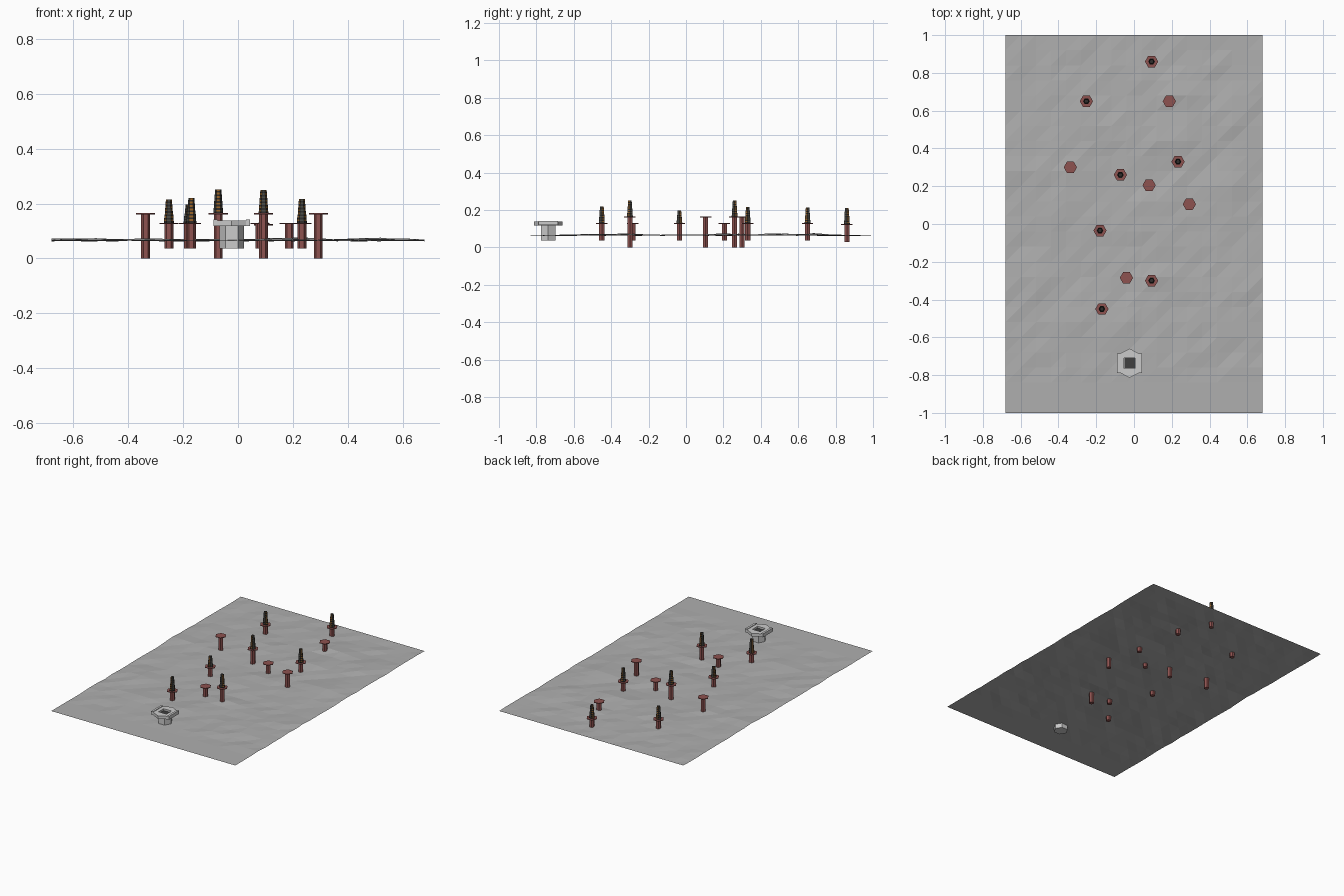
import bpy, bmesh, math, random

if "Cube" in bpy.data.objects:
    bpy.data.objects.remove(bpy.data.objects["Cube"])
random.seed(4)


def material(name, col):
    m = bpy.data.materials.new(name)
    m.diffuse_color = (*col, 1)
    m.use_nodes = True
    m.node_tree.nodes["Principled BSDF"].inputs["Base Color"].default_value = m.diffuse_color
    return m


GROUND = material("ground_grey", (0.43, 0.43, 0.43))
RED = material("red_stone", (0.27, 0.085, 0.08))
DARK = material("dark_iron", (0.03, 0.027, 0.025))
ORANGE = material("orange_panel", (0.33, 0.13, 0.02))
SLATE = material("slate_panel", (0.07, 0.075, 0.065))
PIT = material("pit_dark", (0.05, 0.05, 0.05))


def finish(bm, name, mats=()):
    bmesh.ops.recalc_face_normals(bm, faces=bm.faces)
    me = bpy.data.meshes.new(name)
    bm.to_mesh(me)
    bm.free()
    ob = bpy.data.objects.new(name, me)
    bpy.context.collection.objects.link(ob)
    for m in mats:
        me.materials.append(m)
    return ob


def lathe(bm, x, y, profile, mat=lambda ring, side: 0, sides=6):
    """Closed six-sided solid from (radius, z) rings."""
    rings = [[bm.verts.new((x + r * math.cos(k * math.tau / sides),
                            y + r * math.sin(k * math.tau / sides), z))
              for k in range(sides)] for r, z in profile]
    for i, (a, b) in enumerate(zip(rings, rings[1:])):
        for k in range(sides):
            n = (k + 1) % sides
            bm.faces.new((a[k], a[n], b[n], b[k])).material_index = mat(i, k)
    bm.faces.new(rings[0][::-1])
    bm.faces.new(rings[-1])


def prism(bm, pts, z0, z1):
    lo = [bm.verts.new((x, y, z0)) for x, y in pts]
    hi = [bm.verts.new((x, y, z1)) for x, y in pts]
    n = len(pts)
    for k in range(n):
        bm.faces.new((lo[k], lo[(k + 1) % n], hi[(k + 1) % n], hi[k]))
    bm.faces.new(lo[::-1])
    bm.faces.new(hi)


def rect(x0, x1, y0, y1):
    return [(x0, y0), (x1, y0), (x1, y1), (x0, y1)]


# Terrain: faceted sheet with low mounds, flat along the front strip
NX, NY = 17, 25
mounds = [(random.uniform(-0.6, 0.6), random.uniform(-0.65, 0.85), random.uniform(0.004, 0.011))
          for _ in range(26)] + [(-0.62, 0.3, 0.008), (0.3, 0.45, 0.01)]
bm = bmesh.new()
grid = []
for j in range(NY + 1):
    row = []
    for i in range(NX + 1):
        x, y = -0.68 + 1.36 * i / NX, -1 + 2 * j / NY
        h = max(a * math.exp(-((x - u) ** 2 + (y - v) ** 2) / 0.008) for u, v, a in mounds)
        h += random.uniform(-0.003, 0.003)
        if j < 3 or j == NY:
            h = 0
        row.append(bm.verts.new((x, y, 0.065 + h)))
    grid.append(row)
for j in range(NY):
    for i in range(NX):
        a, b = grid[j][i], grid[j][i + 1]
        c, d = grid[j + 1][i + 1], grid[j + 1][i]
        bm.faces.new((a, b, c))
        bm.faces.new((a, c, d))
terrain = finish(bm, "terrain", [GROUND])

# Towers: x, y, column base, platform top, spire tip (0 = no spire)
towers = [
    (0.093, 0.86, 0.03, 0.125, 0.21), (-0.252, 0.65, 0.037, 0.13, 0.214),
    (0.187, 0.65, 0.037, 0.13, 0), (-0.337, 0.30, 0.0, 0.165, 0),
    (-0.072, 0.26, 0.0, 0.165, 0.252), (0.08, 0.205, 0.037, 0.13, 0),
    (0.233, 0.33, 0.037, 0.13, 0.216), (0.293, 0.105, 0.0, 0.165, 0),
    (-0.18, -0.035, 0.037, 0.13, 0.197), (-0.04, -0.285, 0.037, 0.13, 0),
    (0.093, -0.30, 0.0, 0.165, 0.25), (-0.17, -0.45, 0.037, 0.13, 0.22)]
TIERS = 7
for n, (x, y, base, top, tip) in enumerate(towers, 1):
    # Column and hexagonal platform
    bm = bmesh.new()
    lathe(bm, x, y, [(0.016, base), (0.016, top - 0.005), (0.035, top - 0.004), (0.035, top)])
    finish(bm, f"platform_{n}", [RED])
    # Stepped spire: dark rings with alternating orange and slate panels between
    if tip:
        bm = bmesh.new()
        prof = []
        step = (tip - top) / TIERS
        for t in range(TIERS):
            r = 0.018 - 0.006 * t / (TIERS - 1)
            z = top + t * step
            prof += [(r, z), (r, z + 0.5 * step), (r - 0.001, z + 0.5 * step), (r - 0.001, z + step)]
        lathe(bm, x, y, prof, lambda i, k: (1 + (k + n // 2) % 2) if i % 4 == 2 else 0)
        finish(bm, f"spire_{n}", [DARK, ORANGE, SLATE])

# Gatehouse: hexagonal base column
CX, CY = -0.023, -0.737
bm = bmesh.new()
lathe(bm, CX, CY, [(0.045, 0.037), (0.045, 0.12)])
finish(bm, "gatehouse_column")

# Gatehouse deck: pointed hexagon with a square pit
bm = bmesh.new()
w, s, p = 0.053, 0.05, 0.077
prism(bm, [(CX + a, CY + b) for a, b in
           [(w, -s), (w, s), (0, p), (-w, s), (-w, -s), (0, -p)]], 0.118, 0.138)
deck = finish(bm, "gatehouse_deck")
bm = bmesh.new()
prism(bm, rect(CX - 0.029, CX + 0.029, CY - 0.027, CY + 0.027), 0.124, 0.2)
cutter = finish(bm, "pit_cutter")
cutter.hide_render = True
cutter.hide_viewport = True
mod = deck.modifiers.new("pit", 'BOOLEAN')
mod.object = cutter
mod.operation = 'DIFFERENCE'
mod.solver = 'EXACT'

# Dark pit floor
bm = bmesh.new()
prism(bm, rect(CX - 0.0285, CX + 0.0285, CY - 0.0265, CY + 0.0265), 0.123, 0.126)
finish(bm, "pit_floor", [PIT])

# Side walls along the deck
for side, name in ((-1, "left"), (1, "right")):
    bm = bmesh.new()
    x0, x1 = sorted((CX + side * 0.052, CX + side * 0.066))
    prism(bm, rect(x0, x1, CY - 0.052, CY + 0.052), 0.119, 0.142)
    finish(bm, f"{name}_wall")
